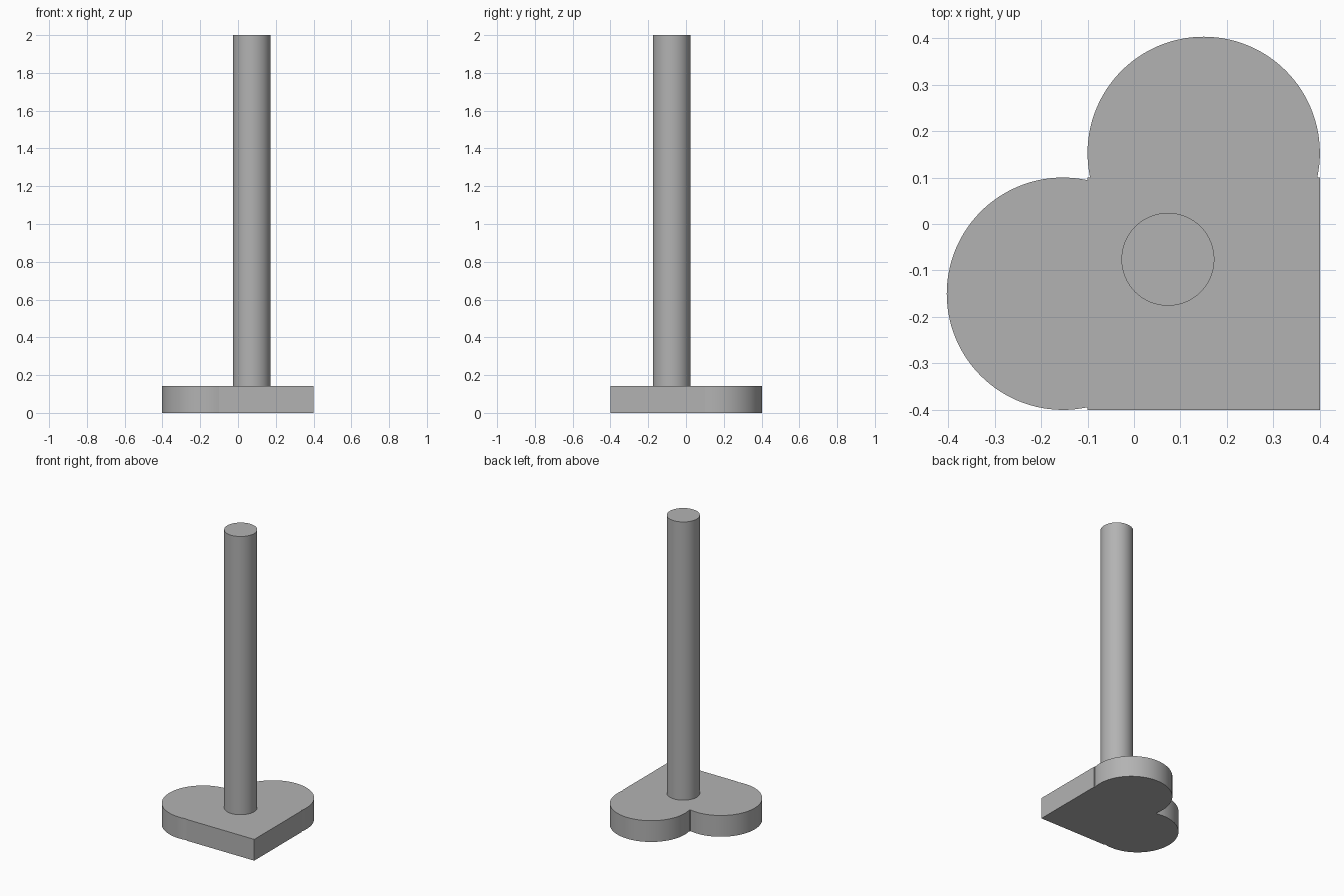
import bpy
import bmesh
from math import asin, cos, pi, sin

cube = bpy.data.objects.get("Cube")
if cube:
    bpy.data.objects.remove(cube, do_unlink=True)

grey = bpy.data.materials.new("plain grey")
grey.use_nodes = True
colour = (0.45, 0.45, 0.45, 1)
grey.diffuse_color = colour
grey.node_tree.nodes["Principled BSDF"].inputs["Base Color"].default_value = colour


def arc(centre, radius, start, end, steps=64):
    angles = [start + (end - start) * i / steps for i in range(steps + 1)]
    return [(centre[0] + radius * cos(a), centre[1] + radius * sin(a)) for a in angles]


def extrude_profile(name, points, bottom, top):
    """Raise a closed outline into a solid with smooth curved sides."""
    bm = bmesh.new()
    face = bm.faces.new([bm.verts.new((x, y, bottom)) for x, y in points])
    raised = bmesh.ops.extrude_face_region(bm, geom=[face], use_keep_orig=True)
    verts = [v for v in raised["geom"] if isinstance(v, bmesh.types.BMVert)]
    bmesh.ops.translate(bm, verts=verts, vec=(0, 0, top - bottom))
    bmesh.ops.recalc_face_normals(bm, faces=bm.faces)
    mesh = bpy.data.meshes.new(name)
    bm.to_mesh(mesh)
    bm.free()
    mesh.materials.append(grey)
    obj = bpy.data.objects.new(name, mesh)
    bpy.context.collection.objects.link(obj)
    bpy.ops.object.select_all(action="DESELECT")
    obj.select_set(True)
    bpy.context.view_layer.objects.active = obj
    bpy.ops.object.shade_smooth_by_angle(angle=pi / 6)


# Heart base: a square with a round lobe on two neighbouring sides
radius, offset = 0.25, 0.153
low, high = -0.1, 0.4
dip = asin((offset + low) / radius)
back_lobe = arc((-low + 0.05, offset), radius, -dip, pi + dip)
right_lobe = arc((-offset, low - 0.05), radius, pi / 2 - dip, 3 * pi / 2 + dip)
outline = (back_lobe + [(low, -low)] + right_lobe
           + [(low, -high), (high, -high), (high, -low)])
base_top = 0.142
extrude_profile("heart_base", outline, 0, base_top)

# Round upright pole
pole = arc((0.073, -0.076), 0.1, 0, 2 * pi)[:-1]
extrude_profile("pole", pole, base_top, 2)
